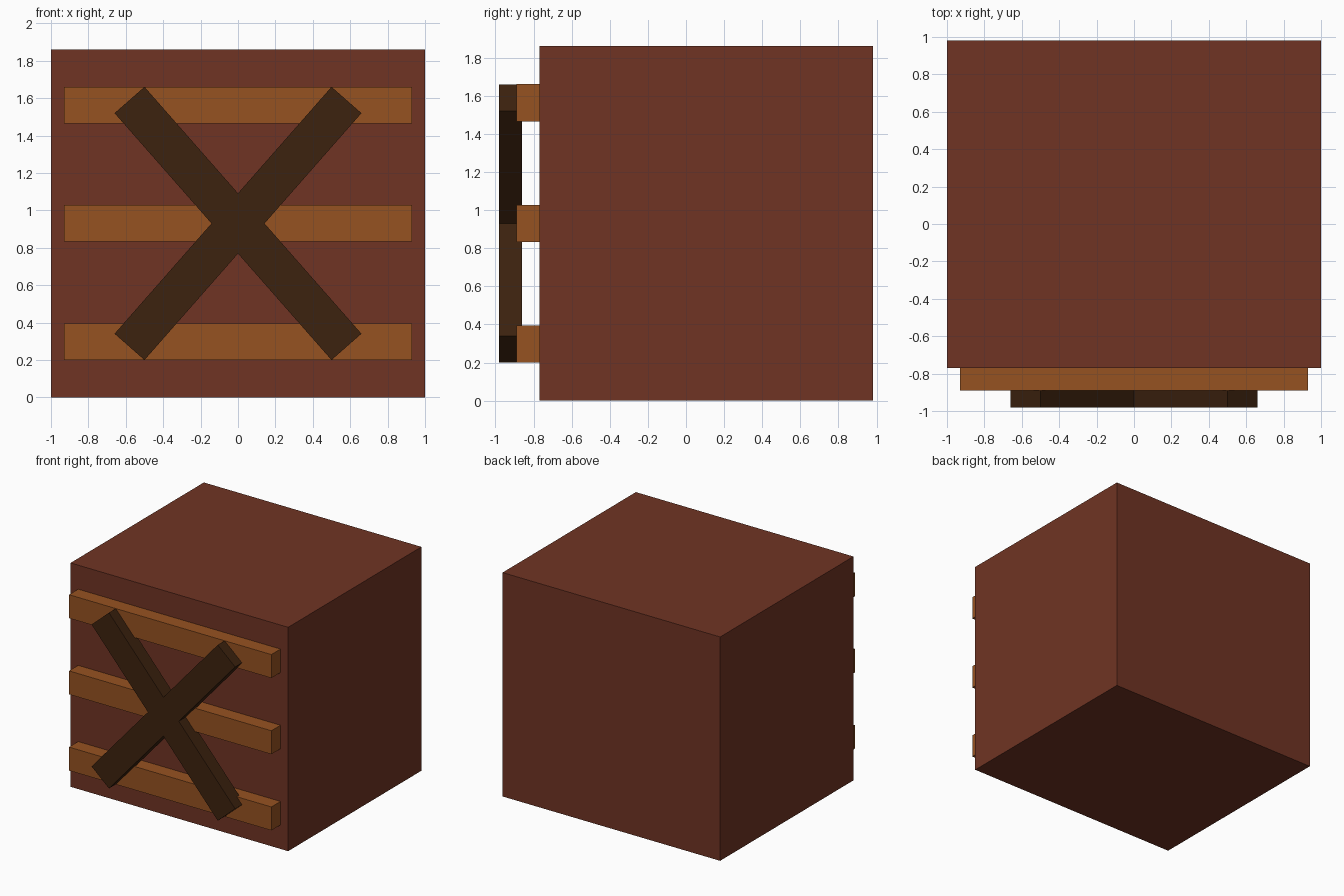
import bpy
import math
from mathutils import Matrix, Vector

if "Cube" in bpy.data.objects:
    bpy.data.objects.remove(bpy.data.objects["Cube"])


def material(name, rgb):
    mat = bpy.data.materials.new(name)
    mat.diffuse_color = (*rgb, 1.0)
    mat.use_nodes = True
    mat.node_tree.nodes["Principled BSDF"].inputs["Base Color"].default_value = mat.diffuse_color
    return mat


def box(name, center, size, mat, angle=0.0):
    """Box of a given size, turned about the y axis."""
    bpy.ops.mesh.primitive_cube_add(size=1)
    obj = bpy.context.object
    obj.name = name
    obj.data.transform(Matrix.Diagonal((*size, 1.0)))
    obj.data.transform(Matrix.Rotation(angle, 4, 'Y'))
    obj.location = Vector(center)
    obj.data.materials.append(mat)
    return obj


red_brown = material("red_brown_wood", (0.162, 0.034, 0.017))
orange_brown = material("orange_brown_wood", (0.305, 0.084, 0.015))
dark_brown = material("dark_brown_wood", (0.046, 0.016, 0.0045))

# Crate body
box("crate_body", (0, 0.105, 0.93), (2.0, 1.75, 1.86), red_brown)

# Three horizontal slats on the front
for label, z in (("bottom", 0.297), ("middle", 0.93), ("top", 1.563)):
    box(label + "_slat", (0, -0.83, z), (1.86, 0.12, 0.195), orange_brown)

# Two crossed braces over the slats
for label, side in (("falling", 1), ("rising", -1)):
    box(label + "_brace", (0, -0.92, 0.93), (1.757, 0.12, 0.213),
        dark_brown, side * math.atan2(1.32, 1.16))
